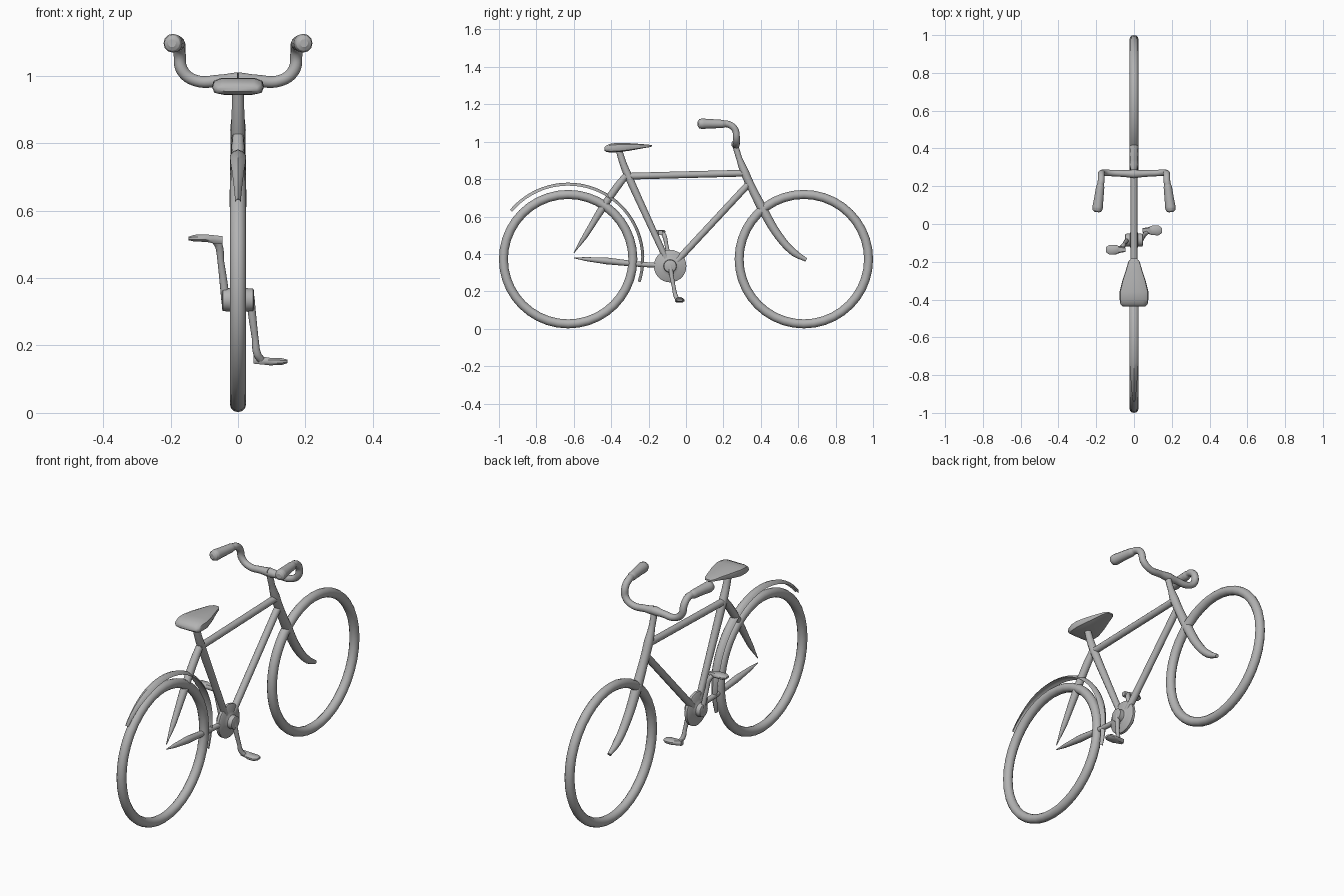
import bpy, bmesh
from math import radians, sin, cos, pi
from mathutils import Matrix, Vector

if "Cube" in bpy.data.objects:
    bpy.data.objects.remove(bpy.data.objects["Cube"], do_unlink=True)

grey = bpy.data.materials.new("plain grey")
grey.use_nodes = True
colour = (0.45, 0.45, 0.45, 1)
grey.diffuse_color = colour
grey.node_tree.nodes["Principled BSDF"].inputs["Base Color"].default_value = colour

CRANK = Vector((0, -0.085, 0.335))


def finish(obj, name, angle=40):
    """Name, colour and smooth one part."""
    obj.name = obj.data.name = name
    obj.data.materials.clear()
    obj.data.materials.append(grey)
    bpy.ops.object.select_all(action="DESELECT")
    obj.select_set(True)
    bpy.context.view_layer.objects.active = obj
    bpy.ops.object.shade_smooth_by_angle(angle=radians(angle))
    return obj


def tube(name, points, mirrored=False):
    """Smooth tapered tube through (x, y, z, radius) points."""
    curve = bpy.data.curves.new(name, "CURVE")
    curve.dimensions = "3D"
    curve.bevel_depth = 1
    curve.bevel_resolution = 4
    curve.resolution_u = 6
    curve.use_fill_caps = True
    spline = curve.splines.new("BEZIER")
    spline.bezier_points.add(len(points) - 1)
    for p, (x, y, z, r) in zip(spline.bezier_points, points):
        p.co = (-x if mirrored else x, y, z)
        p.radius = r
        p.handle_left_type = p.handle_right_type = "AUTO"
    obj = bpy.data.objects.new(name, curve)
    bpy.context.collection.objects.link(obj)
    bpy.ops.object.select_all(action="DESELECT")
    obj.select_set(True)
    bpy.context.view_layer.objects.active = obj
    bpy.ops.object.convert(target="MESH")
    return finish(bpy.context.object, name, 50)


def loft(name, rings, closed=False, caps=True, angle=40):
    """Skin a list of rings, each a list of coordinates."""
    bm = bmesh.new()
    rows = [[bm.verts.new(c) for c in ring] for ring in rings]
    n = len(rows[0])
    for a, b in zip(rows, rows[1:]):
        for i in range(n if closed else n - 1):
            j = (i + 1) % n
            bm.faces.new((a[i], a[j], b[j], b[i]))
    if closed and caps:
        bm.faces.new(rows[0])
        bm.faces.new(rows[-1])
    bmesh.ops.recalc_face_normals(bm, faces=bm.faces)
    mesh = bpy.data.meshes.new(name)
    bm.to_mesh(mesh)
    bm.free()
    obj = bpy.data.objects.new(name, mesh)
    bpy.context.collection.objects.link(obj)
    return finish(obj, name, angle)


# Tyres
for name, y in (("rear_tyre", -0.63), ("front_tyre", 0.63)):
    bpy.ops.mesh.primitive_torus_add(
        major_radius=0.346, minor_radius=0.024, major_segments=40, minor_segments=12,
        location=(0, y, 0.372), rotation=(0, pi / 2, 0))
    finish(bpy.context.object, name, 60)

# Curved rear mudguard, narrowing at both ends
rings = []
for k in range(33):
    t = k / 32
    a = radians(140 - 158 * t)
    w = 0.008 + 0.015 * min(1, 5 * t, 5 * (1 - t))
    section = [(-1, 0.391), (-0.6, 0.402), (0, 0.407), (0.6, 0.402), (1, 0.391),
               (0.6, 0.398), (0, 0.402), (-0.6, 0.398)]
    rings.append([(s * w, -0.63 + r * cos(a), 0.374 + r * sin(a)) for s, r in section])
loft("rear_mudguard", rings, closed=True)

# Frame tubes, as (x, y, z, radius)
tube("top_tube", [(0, -0.33, 0.815, 0.018), (0, 0.32, 0.832, 0.018)])
tube("seat_tube", [(0, -0.36, 0.96, 0.017), (0, -0.335, 0.88, 0.019),
                   (0, -0.31, 0.82, 0.021), (0, -0.10, 0.36, 0.016)])
tube("down_tube", [(0, 0.345, 0.785, 0.018), (0, -0.06, 0.35, 0.018)])
tube("seat_stay", [(0, -0.315, 0.825, 0.017), (0, -0.36, 0.77, 0.02),
                   (0, -0.45, 0.64, 0.02), (0, -0.54, 0.495, 0.014), (0, -0.60, 0.405, 0.002)])
tube("chain_stay", [(0, -0.10, 0.337, 0.012), (0, -0.25, 0.345, 0.014),
                    (0, -0.42, 0.362, 0.018), (0, -0.53, 0.372, 0.011), (0, -0.60, 0.379, 0.002)])
tube("steering_column_and_fork",
     [(0, 0.262, 0.985, 0.016), (0, 0.285, 0.91, 0.016), (0, 0.312, 0.84, 0.023),
      (0, 0.35, 0.757, 0.022), (0, 0.41, 0.64, 0.025), (0, 0.50, 0.49, 0.022),
      (0, 0.58, 0.405, 0.019), (0, 0.643, 0.368, 0.010)])

# Handlebar halves and grips
for side, mirrored in (("left", False), ("right", True)):
    tube("handlebar_" + side,
         [(0, 0.265, 0.987, 0.023), (0.05, 0.267, 0.985, 0.018), (0.125, 0.27, 0.985, 0.017),
          (0.165, 0.27, 1.015, 0.018), (0.173, 0.262, 1.065, 0.018),
          (0.174, 0.23, 1.092, 0.018), (0.178, 0.20, 1.096, 0.018)], mirrored)
    tube("grip_" + side,
         [(0.176, 0.215, 1.095, 0.017), (0.179, 0.195, 1.095, 0.022), (0.187, 0.13, 1.096, 0.025),
          (0.193, 0.085, 1.096, 0.028), (0.195, 0.07, 1.096, 0.024), (0.196, 0.063, 1.096, 0.012)],
         mirrored)

# Saddle, lofted from back to nose: y, half width, bottom, top
rings = []
for y, w, low, high in ((-0.437, 0.060, 0.953, 0.968), (-0.425, 0.072, 0.944, 0.980),
                        (-0.40, 0.076, 0.943, 0.991), (-0.36, 0.077, 0.944, 0.993),
                        (-0.30, 0.062, 0.952, 0.992), (-0.24, 0.042, 0.963, 0.988),
                        (-0.20, 0.030, 0.970, 0.984), (-0.182, 0.016, 0.974, 0.981)):
    h = high - low
    half = [(0.55, 0), (0.92, 0.12), (1, 0.45), (0.94, 0.82), (0.65, 1)]
    outline = half + [(-u, v) for u, v in reversed(half)]
    rings.append([(u * w, y, low + v * h) for u, v in outline])
loft("saddle", rings, closed=True, angle=50)

# Chainring disc and hub, turned around the crank axis
profile = [(-0.048, 0.026), (-0.045, 0.033), (-0.022, 0.035), (-0.014, 0.05), (-0.012, 0.08),
           (-0.007, 0.087), (0.007, 0.087), (0.012, 0.08), (0.014, 0.05), (0.022, 0.035),
           (0.045, 0.033), (0.048, 0.026)]
loft("chainring_and_hub",
     [[(x, CRANK.y + r * cos(k * pi / 14), CRANK.z + r * sin(k * pi / 14)) for k in range(28)]
      for x, r in profile], closed=True)

# Crank arms and pedals, the second pair turned half round and to the other side
turn = Matrix.Translation(CRANK) @ Matrix.Scale(-1, 4) @ Matrix.Translation(-CRANK)
for side in ("left", "right"):
    arm = tube("crank_arm_" + side,
               [(0.036, -0.085, 0.345, 0.013), (0.042, -0.078, 0.29, 0.012),
                (0.051, -0.065, 0.22, 0.010), (0.057, -0.055, 0.175, 0.012),
                (0.068, -0.045, 0.158, 0.011)])
    # y half depth and z half thickness along the pedal
    pedal = loft("pedal_" + side, [
        [(x, -0.034 + sy * d, z + sz * t)
         for sy, sz in ((1, 0.4), (0.7, 1), (-0.7, 1), (-1, 0.4), (-1, -0.4), (-0.7, -1),
                        (0.7, -1), (1, -0.4))]
        for x, d, z, t in ((0.046, 0.012, 0.158, 0.012), (0.075, 0.017, 0.155, 0.012),
                           (0.095, 0.025, 0.152, 0.011), (0.13, 0.026, 0.152, 0.010),
                           (0.147, 0.014, 0.153, 0.005))], closed=True)
    if side == "right":
        for part in (arm, pedal):
            part.data.transform(turn)
            part.data.flip_normals()
